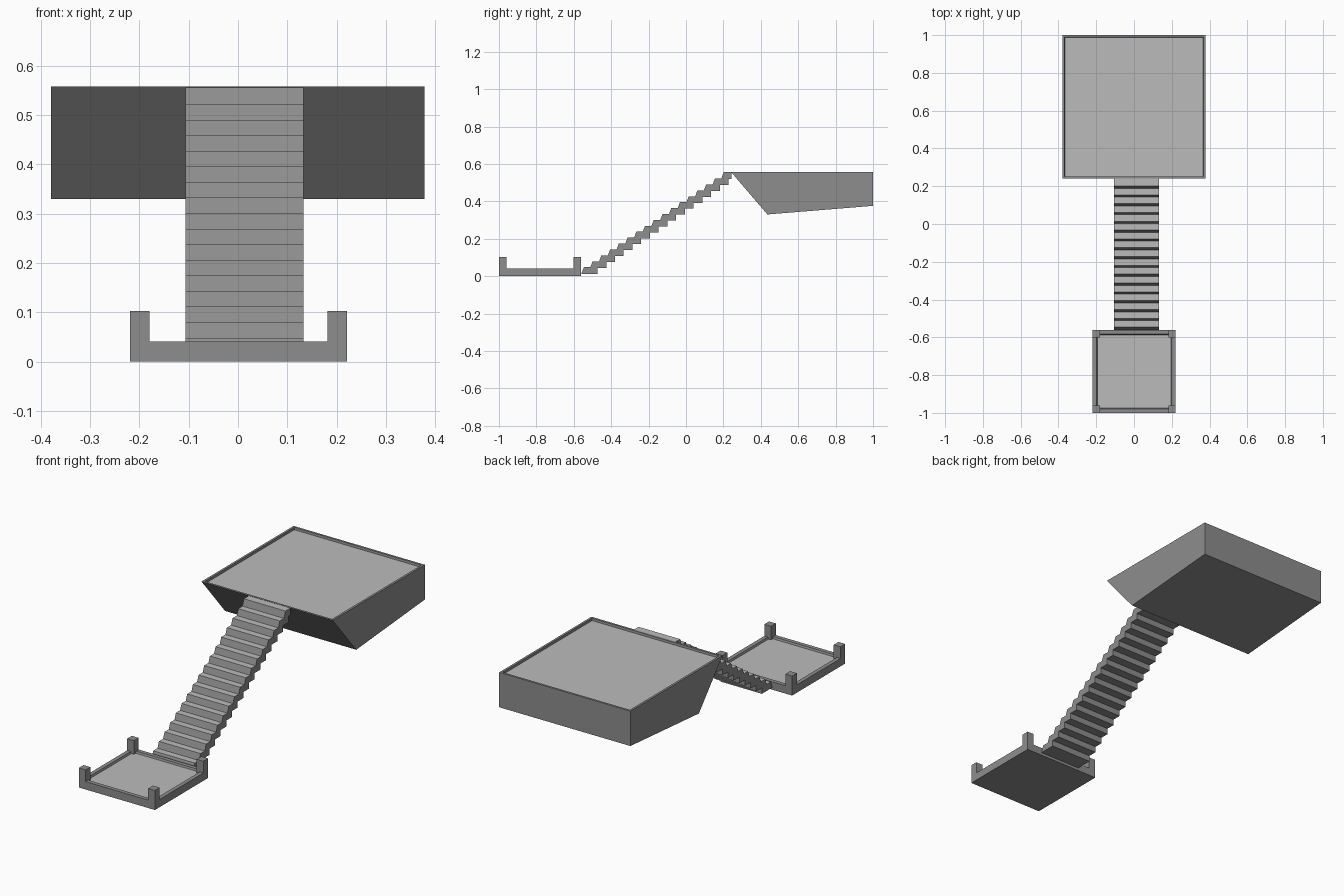
import bpy, bmesh

if "Cube" in bpy.data.objects:
    bpy.data.objects.remove(bpy.data.objects["Cube"])


def make_mat(name, v):
    m = bpy.data.materials.new(name)
    m.diffuse_color = (v, v, v, 1)
    m.use_nodes = True
    m.node_tree.nodes["Principled BSDF"].inputs["Base Color"].default_value = m.diffuse_color
    return m


DARK, LIGHT = make_mat("dark_stone", 0.27), make_mat("light_stone", 0.5)


def finish(name, bm):
    bmesh.ops.recalc_face_normals(bm, faces=bm.faces)
    me = bpy.data.meshes.new(name)
    bm.to_mesh(me)
    bm.free()
    me.materials.append(DARK)
    me.materials.append(LIGHT)
    ob = bpy.data.objects.new(name, me)
    bpy.context.collection.objects.link(ob)
    return ob


def extrude_profile(bm, pts, x0, x1):
    """Closed (y, z) profile extruded along x."""
    f = bm.faces.new([bm.verts.new((x0, y, z)) for y, z in pts])
    r = bmesh.ops.extrude_face_region(bm, geom=[f])
    vs = [v for v in r["geom"] if isinstance(v, bmesh.types.BMVert)]
    bmesh.ops.translate(bm, verts=vs, vec=(x1 - x0, 0, 0))
    bmesh.ops.recalc_face_normals(bm, faces=bm.faces)
    bm.normal_update()


def recess_top(bm, rim, depth, slope):
    """Inset the top face and sink it to leave a raised rim and a light floor."""
    top = max(bm.faces, key=lambda f: f.calc_center_median().z)
    bmesh.ops.inset_region(bm, faces=[top], thickness=rim)
    bmesh.ops.inset_region(bm, faces=[top], thickness=slope)
    bmesh.ops.translate(bm, verts=top.verts, vec=(0, 0, -depth))
    for f in bm.faces:
        f.material_index = 0
    top.material_index = 1


# Lower landing: shallow tray
X0, X1, Y0, Y1 = -0.219, 0.221, -1.0, -0.562
bm = bmesh.new()
extrude_profile(bm, [(Y0, 0), (Y1, 0), (Y1, 0.041), (Y0, 0.041)], X0, X1)
recess_top(bm, 0.03, 0.01, 0.005)
finish("lower_landing", bm)

# Square corner posts
P, H = 0.039, 0.102
for i, (x, y) in enumerate([(X0, Y0), (X1 - P, Y0), (X0, Y1 - P), (X1 - P, Y1 - P)]):
    bm = bmesh.new()
    extrude_profile(bm, [(y, 0.02), (y + P, 0.02), (y + P, H), (y, H)], x, x + P)
    finish(f"corner_post_{i + 1}", bm)

# Staircase: one stepped profile with leaning risers and stepped underside
N, RUN, RISE, END = 17, 0.0467, 0.0316, 0.243
upper, lower = [], []
for i in range(N):
    y, z = -0.558 + RUN * i, 0.048 + RISE * i
    upper += [(y, z - RISE), (y + 0.012, z)]
    yb, zb = -0.473 + RUN * i, 0.013 + RISE * i
    if yb < END:
        lower += [(yb, zb), (yb, zb + RISE)]
upper[0] = (-0.56, 0.013)
upper[-1] = (upper[-1][0], 0.556)
lower += [(END, lower[-1][1]), (END, 0.556)]
bm = bmesh.new()
extrude_profile(bm, upper + lower[::-1], -0.107, 0.133)
for f in bm.faces:
    f.material_index = int(f.normal.z > 0.8)  # light treads
finish("staircase", bm)

# Upper platform: wedge body with sloped front and thin rim
bm = bmesh.new()
extrude_profile(bm, [(0.24, 0.558), (0.435, 0.33), (1.0, 0.376), (1.0, 0.558)], -0.379, 0.378)
recess_top(bm, 0.016, 0.012, 0.002)
finish("upper_platform", bm)
